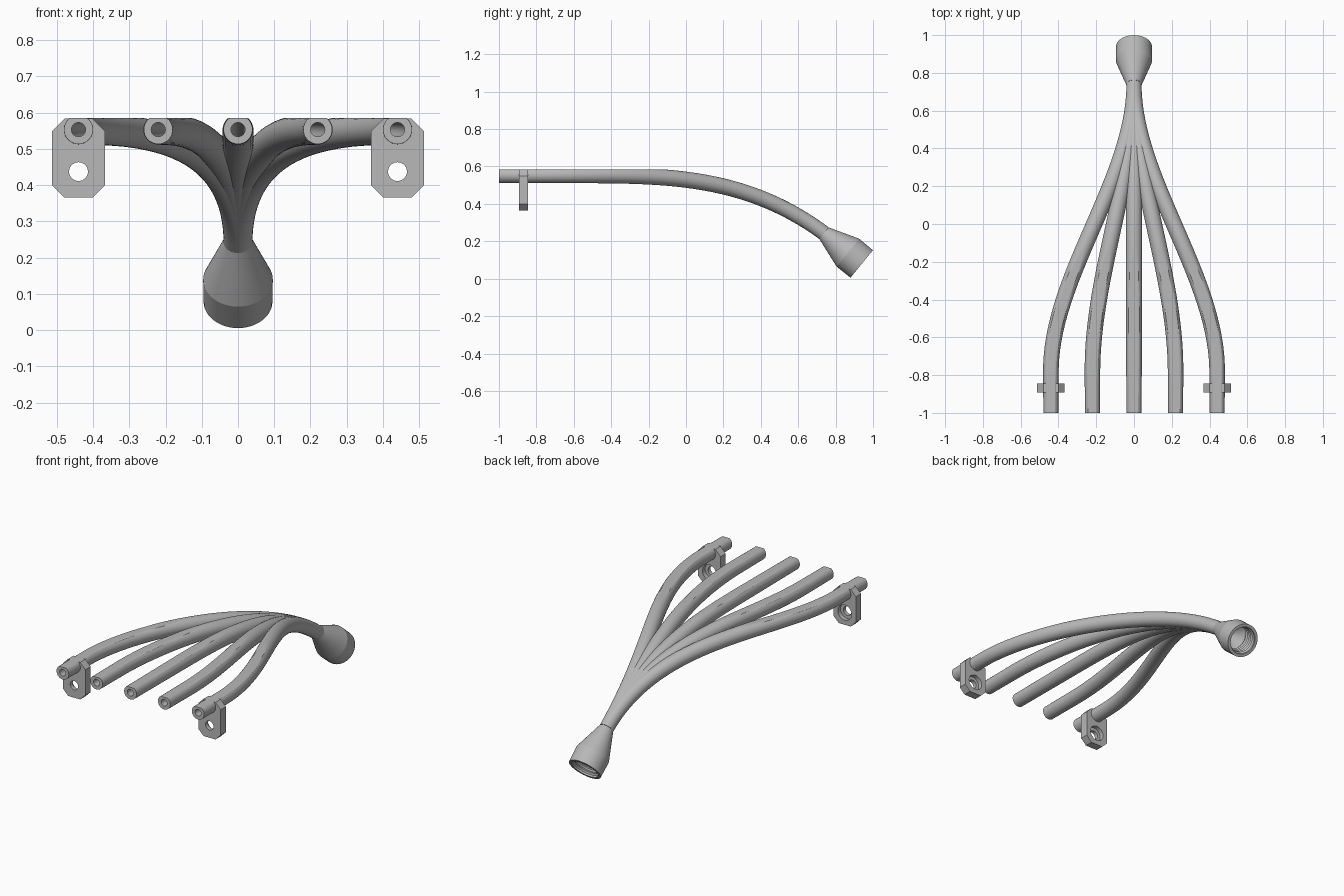
import bpy, bmesh, math
from mathutils import Vector

if "Cube" in bpy.data.objects:
    bpy.data.objects.remove(bpy.data.objects["Cube"], do_unlink=True)

grey = bpy.data.materials.new("light_grey")
grey.use_nodes = True
grey.diffuse_color = (0.48, 0.48, 0.48, 1)
grey.node_tree.nodes["Principled BSDF"].inputs["Base Color"].default_value = (0.48, 0.48, 0.48, 1)

FLAT_TOP = 0.585      # plane that trims the tops of the pipes
PIPE_Z = 0.553
BEND_START, NECK_Y = -0.78, 0.738


def finish(name, bm, angle):
    bmesh.ops.recalc_face_normals(bm, faces=bm.faces)
    mesh = bpy.data.meshes.new(name)
    bm.to_mesh(mesh)
    bm.free()
    mesh.materials.append(grey)
    obj = bpy.data.objects.new(name, mesh)
    bpy.context.collection.objects.link(obj)
    shade(obj, angle)
    return obj


def shade(obj, angle):
    bpy.ops.object.select_all(action='DESELECT')
    obj.select_set(True)
    bpy.context.view_layer.objects.active = obj
    bpy.ops.object.shade_smooth_by_angle(angle=math.radians(angle))


def loft(name, rings, sides, angle, ceiling=None):
    """Skin (centre, direction, radius) rings into a closed, hollow loop."""
    bm = bmesh.new()
    loops = []
    for centre, direction, radius in rings:
        side = direction.cross(Vector((0, 0, 1))).normalized()
        up = side.cross(direction).normalized()
        loop = []
        for i in range(sides):
            a = 2 * math.pi * i / sides
            p = centre + radius * (math.cos(a) * side + math.sin(a) * up)
            if ceiling is not None:
                p.z = min(p.z, ceiling)
            loop.append(bm.verts.new(p))
        loops.append(loop)
    for k, a in enumerate(loops):
        b = loops[(k + 1) % len(loops)]
        for i in range(sides):
            j = (i + 1) % sides
            bm.faces.new((a[i], a[j], b[j], b[i]))
    return finish(name, bm, angle)


# Branching pipes: S-curve in plan, drooping towards the neck
def pipe_point(x_end, y):
    t = min(max((y - BEND_START) / (NECK_Y - BEND_START), 0), 1)
    x = x_end * (1 - t * t * (3 - 2 * t))
    z = PIPE_Z - 0.122 * max(y + 0.6, 0) ** 3.2
    return Vector((x, y, z))


def pipe(name, x_end):
    steps = 60
    outer, inner = [], []
    for i in range(steps + 1):
        y = -1 + (NECK_Y + 1) * i / steps
        p = pipe_point(x_end, y)
        d = (pipe_point(x_end, y + 0.005) - pipe_point(x_end, y - 0.005)).normalized()
        if i == 0:
            d = Vector((0, 1, 0))
        swell = 0.003 * math.sin(math.pi * i / steps)
        outer.append((p, d, 0.04 + swell))
        inner.append((p, d, 0.0195))
    loft(name, outer + inner[::-1], 32, 25, FLAT_TOP)


for name, x in (("right_outer_pipe", -0.44), ("right_inner_pipe", -0.22), ("centre_pipe", 0),
                ("left_inner_pipe", 0.22), ("left_outer_pipe", 0.44)):
    pipe(name, x)

# Flared threaded socket
neck = pipe_point(0, NECK_Y)
axis = Vector((0, 0.775, -0.632)).normalized()
profile = [(0, 0.04), (0.165, 0.096), (0.26, 0.095), (0.26, 0.078)]
for k in range(5):
    s = 0.25 - k * 0.018
    profile += [(s, 0.078), (s - 0.009, 0.07)]
profile += [(0.16, 0.074), (0.13, 0.045), (0.11, 0.02), (0, 0.0195)]
loft("socket", [(neck + axis * s, axis, r) for s, r in profile], 48, 15)


# Mounting brackets
def cutter(x, z, radius, y, depth):
    bm = bmesh.new()
    bmesh.ops.create_cone(bm, cap_ends=True, segments=32, radius1=radius, radius2=radius, depth=depth)
    for v in bm.verts:
        v.co = Vector((x + v.co.x, y + v.co.z, z + v.co.y))
    obj = finish("cutter", bm, 30)
    obj.hide_render = True
    return obj


def bracket(name, x):
    w, c, low, high = 0.073, 0.034, 0.365, 0.583
    half = [(w - c, low), (w, low + c), (w, high - c), (w - c, high)]
    outline = half + [(-px, pz) for px, pz in reversed(half)]
    bm = bmesh.new()
    face = bm.faces.new([bm.verts.new((x + px, -0.893, pz)) for px, pz in outline])
    made = bmesh.ops.extrude_face_region(bm, geom=[face])
    moved = [g for g in made["geom"] if isinstance(g, bmesh.types.BMVert)]
    bmesh.ops.translate(bm, vec=(0, 0.048, 0), verts=moved)
    obj = finish(name, bm, 30)
    # screw hole, rear counterbore and pipe passage
    cutters = [cutter(x, 0.437, 0.026, -0.87, 0.2),
               cutter(x, 0.437, 0.045, -0.845, 0.05),
               cutter(x, PIPE_Z, 0.03, -0.87, 0.2)]
    for tool in cutters:
        mod = obj.modifiers.new("hole", 'BOOLEAN')
        mod.operation, mod.solver, mod.object = 'DIFFERENCE', 'EXACT', tool
        bpy.ops.object.select_all(action='DESELECT')
        obj.select_set(True)
        bpy.context.view_layer.objects.active = obj
        bpy.ops.object.modifier_apply(modifier=mod.name)
        bpy.data.objects.remove(tool, do_unlink=True)
    shade(obj, 30)


bracket("right_bracket", -0.44)
bracket("left_bracket", 0.44)
